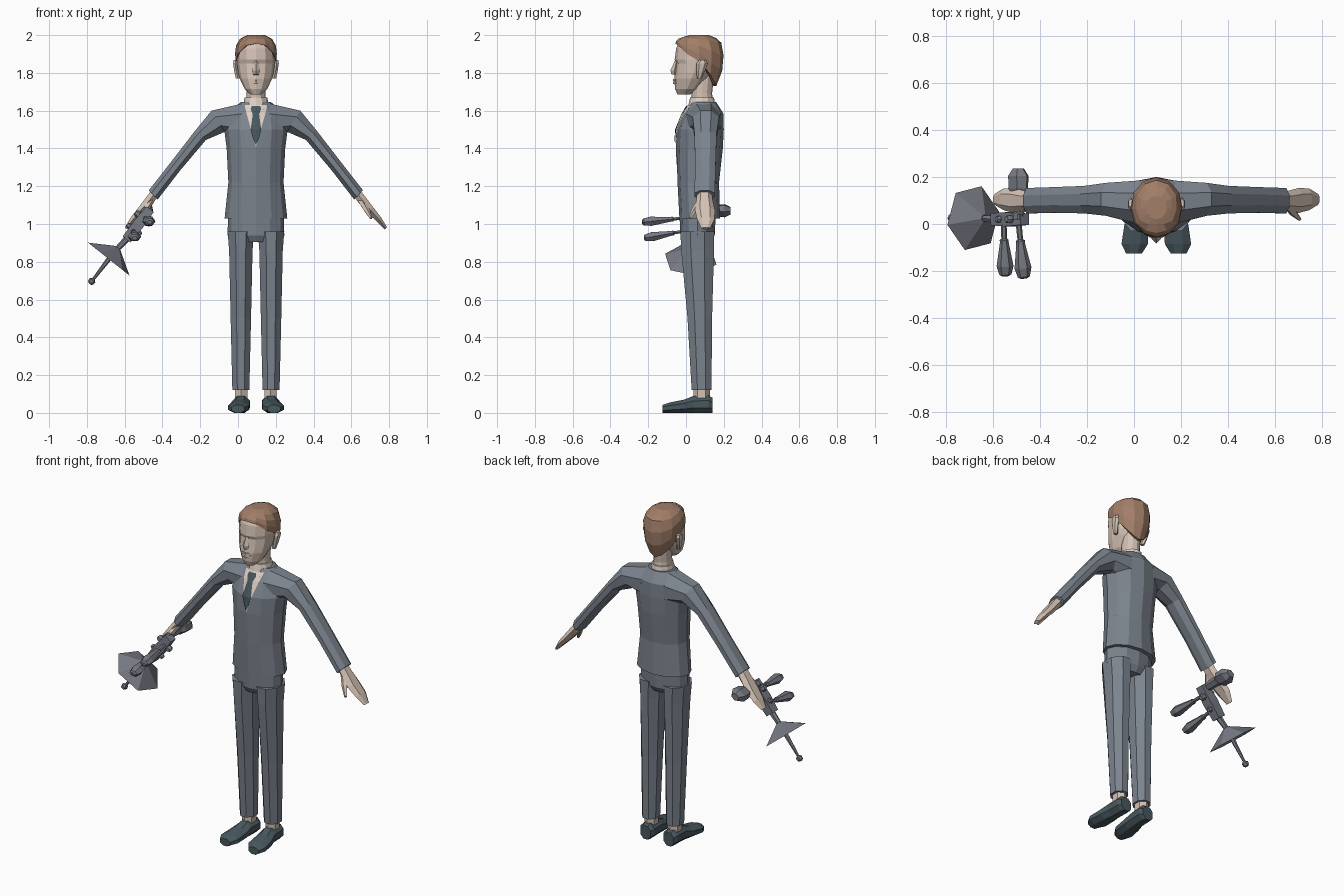
import bpy, bmesh, math
from mathutils import Vector as V
from mathutils.bvhtree import BVHTree

if "Cube" in bpy.data.objects:
    bpy.data.objects.remove(bpy.data.objects["Cube"])

CX = 0.095  # body centre line


def material(name, rgb):
    m = bpy.data.materials.new(name)
    m.diffuse_color = (*rgb, 1)
    m.use_nodes = True
    m.node_tree.nodes["Principled BSDF"].inputs["Base Color"].default_value = m.diffuse_color
    return m


SUIT = material("suit_grey", (0.20, 0.23, 0.27))
SKIN = material("skin", (0.66, 0.54, 0.46))
SHIRT = material("shirt", (0.75, 0.64, 0.56))
HAIR = material("hair_brown", (0.36, 0.21, 0.14))
DARK = material("dark_teal", (0.065, 0.098, 0.112))
METAL = material("device_grey", (0.185, 0.195, 0.23))


def ring(c, a, b, n=8, flat=True):
    """Closed cross-section with half axes a and b; flat puts a side on each axis."""
    k = 1 / math.cos(math.pi / n) if flat else 1
    ph = math.pi / n if flat else 0
    return [V(c) + V(a) * k * math.cos(ph + 2 * math.pi * i / n)
            + V(b) * k * math.sin(ph + 2 * math.pi * i / n) for i in range(n)]


def loft(name, rings, mat, caps=True):
    bm = bmesh.new()
    rows = [[bm.verts.new(p) for p in r] for r in rings]
    n = len(rows[0])
    for r, s in zip(rows, rows[1:]):
        for i in range(n):
            j = (i + 1) % n
            bm.faces.new((r[i], r[j], s[j], s[i]))
    if caps:
        bm.faces.new(rows[0])
        bm.faces.new(rows[-1])
    bmesh.ops.recalc_face_normals(bm, faces=bm.faces)
    me = bpy.data.meshes.new(name)
    bm.to_mesh(me)
    bm.free()
    me.materials.append(mat)
    ob = bpy.data.objects.new(name, me)
    bpy.context.collection.objects.link(ob)
    return ob


def stack(name, rows, mat, n=12, flat=False, x=CX):
    """Upright loft from (z, half width, front y, back y)."""
    return loft(name, [ring((x, (f + b) / 2, z), (w, 0, 0), (0, (b - f) / 2, 0), n, flat)
                       for z, w, f, b in rows], mat)


def tube(name, pts, radii, mat, n=6, squash=1.0, flat=False):
    """Round bar along a nearly straight path."""
    d = (V(pts[-1]) - V(pts[0])).normalized()
    u = d.cross(V((0, 1, 0)) if abs(d.y) < 0.8 else V((0, 0, 1))).normalized()
    v = d.cross(u)
    return loft(name, [ring(p, u * r, v * r * squash, n, flat)
                       for p, r in zip(pts, radii)], mat)


# Jacket body
jacket = stack("jacket_body", [
    (1.03, .166, -.035, .18), (1.22, .146, -.045, .175), (1.40, .155, -.05, .195),
    (1.50, .168, -.045, .2), (1.585, .15, -.01, .198), (1.645, .08, .025, .16)], SUIT)
tree = BVHTree.FromPolygons([v.co for v in jacket.data.vertices],
                            [tuple(p.vertices) for p in jacket.data.polygons])


def chest_plate(name, rows, off, mat):
    """Thin panel following the chest, from (z, half width)."""
    bm = bmesh.new()
    grid = []
    for z, w in rows:
        line = []
        for t in (-1, -.5, 0, .5, 1):
            hit = tree.ray_cast(V((CX + t * w, -1, z)), V((0, 1, 0)))[0]
            line.append(bm.verts.new((CX + t * w, (hit.y if hit else 0) - off, z)))
        grid.append(line)
    for r, s in zip(grid, grid[1:]):
        for i in range(4):
            bm.faces.new((s[i], s[i + 1], r[i + 1], r[i]))
    me = bpy.data.meshes.new(name)
    bm.to_mesh(me)
    bm.free()
    me.materials.append(mat)
    bpy.context.collection.objects.link(bpy.data.objects.new(name, me))


# Lapels, shirt front, tie and collar
chest_plate("lapels", [(1.61, .085), (1.585, .085), (1.5, .062), (1.4, .032), (1.30, .001)], .004, SUIT)
chest_plate("shirt_front", [(1.63, .06), (1.585, .05), (1.5, .026), (1.41, .001)], .007, SHIRT)
chest_plate("tie", [(1.625, .022), (1.61, .028), (1.58, .017), (1.5, .028), (1.46, .018), (1.42, .001)],
            .013, DARK)
stack("collar", [(1.60, .072, .006, .16), (1.67, .06, .022, .148)], SHIRT)

# Neck and head
stack("neck", [(1.60, .056, .03, .15), (1.69, .05, .03, .138), (1.80, .05, .03, .15)], SKIN)
stack("head", [
    (1.685, .028, -.045, .02), (1.715, .06, -.058, .07), (1.77, .086, -.062, .12),
    (1.80, .094, -.058, .14), (1.85, .10, -.052, .155), (1.87, .10, -.06, .16),
    (1.93, .098, -.052, .16), (1.975, .075, -.03, .14)], SKIN)
tube("nose", [(CX, -.048, 1.87), (CX, -.062, 1.81), (CX, -.06, 1.79)], [.008, .021, .016], SKIN, 4)
for z, h in ((1.762, .006), (1.748, .007)):
    loft("lip", [ring((CX + x, y, z), (0, .008, 0), (0, 0, h), 4)
                 for x, y in ((-.032, -.047), (0, -.062), (.032, -.047))], SKIN)

# Hair cap with a hairline that drops from forehead to nape
HP = [(1.73, .07, .0, .16), (1.82, .104, -.045, .195), (1.92, .112, -.062, .2),
      (1.965, .10, -.055, .185), (1.985, .08, -.035, .16), (2.0, .045, .02, .12)]


def hair_dims(z):
    for p, q in zip(HP, HP[1:]):
        if z <= q[0]:
            t = (z - p[0]) / (q[0] - p[0])
            return [a + (b - a) * t for a, b in zip(p, q)]
    return HP[-1]


HAIRLINE = [1.86, 1.79, 1.745, 1.73, 1.745, 1.79, 1.86, 1.90, 1.945, 1.955, 1.945, 1.90]
hair = []
for t, shrink in ((0, .8), (0, 1), (.3, 1), (.6, 1), (.85, 1), (.94, 1), (1, 1)):
    row = []
    for i, low in enumerate(HAIRLINE):
        z, w, f, b = hair_dims(low + (2.0 - low) * t)
        a = math.pi * i / 6
        row.append(V((CX + w * shrink * math.cos(a),
                      (f + b) / 2 + (b - f) / 2 * shrink * math.sin(a), z)))
    hair.append(row)
loft("hair", hair, HAIR)

# Trouser seat
stack("trouser_seat", [(.905, .12, -.01, .13), (.94, .15, -.03, .152), (1.06, .148, -.035, .158)], SUIT)

for s, side in ((1, "left"), (-1, "right")):
    def P(dx, y, z):
        return V((CX + s * dx, y, z))

    # Leg, ankle and shoe
    stack(side + "_trouser_leg", [
        (.12, .045, .03, .135), (.5, .054, .008, .138), (.86, .062, -.025, .148),
        (.96, .07, -.03, .15)], SUIT, 8, True, CX + s * .08)
    stack(side + "_ankle", [(.06, .032, .045, .12), (.14, .032, .045, .12)], SKIN, 6, True, CX + s * .078)
    loft(side + "_shoe", [ring(P(dx, y, h / 2), (w, 0, 0), (0, 0, h / 2), 8)
                          for y, dx, w, h in ((-.125, .095, .034, .042), (-.085, .092, .056, .055),
                                              (-.01, .085, .052, .07), (.04, .079, .045, .09),
                                              (.12, .077, .046, .092), (.14, .077, .034, .08))], DARK)

    # Sleeve: top and bottom outline points with front and back depth
    rows = []
    for tx, tz, bx, bz, f, b in ((.07, 1.638, .08, 1.45, .0, .185), (.235, 1.6, .165, 1.488, .035, .175),
                                 (.325, 1.49, .265, 1.445, .045, .162), (.45, 1.328, .40, 1.285, .048, .157),
                                 (.567, 1.178, .52, 1.13, .045, .153)):
        top, bot = P(tx, 0, tz), P(bx, 0, bz)
        rows.append(ring((top + bot) / 2 + V((0, (f + b) / 2, 0)), (top - bot) / 2, (0, (b - f) / 2, 0)))
    loft(side + "_sleeve", rows, SUIT)

    # Hand and thumb
    across = V((s * .77, 0, .63))
    loft(side + "_hand", [ring(P(dx, y, z), across * h, (0, w, 0), 6)
                          for dx, z, y, h, w in ((.53, 1.17, .098, .024, .034), (.56, 1.13, .098, .024, .037),
                                                 (.605, 1.075, .1, .021, .046), (.65, 1.025, .105, .016, .04),
                                                 (.688, .977, .105, .008, .02))], SKIN)
    tube(side + "_thumb", [P(.555, .08, 1.125), P(.585, .045, 1.075), P(.61, .02, 1.03)],
         [.018, .016, .008], SKIN, 5)

    # Ear
    loft(side + "_ear", [ring(P(dx, y, z), (.011, 0, 0), (0, d, 0), 6)
                         for z, dx, y, d in ((1.77, .095, .07, .01), (1.81, .104, .078, .02),
                                             (1.85, .11, .085, .026), (1.868, .107, .088, .016))], SKIN)

# Hand-held device: body, shaft, dish, spike and tip
AX = V((-.62, 0, -.78)).normalized()
PERP = V((.78, 0, -.62)).normalized()
Y = V((0, 1, 0))
A, B = V((-.465, .02, 1.078)), V((-.59, .02, .918))
loft("device_body", [ring(p, PERP * r, Y * r, 4) for p, r in ((A, .024), (A.lerp(B, .5), .03), (B, .026))], METAL)
RIM = V((-.684, .025, .814))
tube("device_shaft", [B - AX * .01, RIM - AX * .06], [.018, .014], METAL)


def tilted(c, r):
    p, q = (PERP * math.cos(.2) + Y * math.sin(.2)), (Y * math.cos(.2) - PERP * math.sin(.2))
    return ring(c, p * r, q * r, 6, False)


loft("dish", [tilted(RIM - AX * .077, .016), tilted(RIM, .143), tilted(RIM - AX * .05, .012)], METAL)
TIP = V((-.774, .025, .697))
tube("spike", [RIM - AX * .06, RIM, TIP], [.014, .013, .007], METAL)
tube("spike_tip", [TIP - AX * .016, TIP - AX * .006, TIP + AX * .01, TIP + AX * .018],
     [.008, .019, .017, .008], METAL)

# Cross bars on the device body
for i, (c, r, h) in enumerate(((A.lerp(B, .3), .019, .052), (A.lerp(B, .68), .016, .046))):
    tube("cross_bar_%d" % (i + 1), [c - PERP * h, c - PERP * (h - .01), c + PERP * (h - .01), c + PERP * h],
         [r * .7, r, r, r * .7], METAL)

# Two club-shaped grips forward, one block behind
for i, (p, q) in enumerate((((-.555, .02, .968), (-.547, -.222, .925)),
                            ((-.492, .02, 1.035), (-.468, -.232, 1.01)))):
    p, q = V(p), V(q)
    tube("front_grip_%d" % (i + 1), [p.lerp(q, t) for t in (0, .34, .36, .42, .82, .97, 1)],
         [.013, .012, .019, .019, .036, .026, .014], METAL, 6, .78)
loft("rear_block", [ring((-.492, y, 1.07), (w, 0, .3 * w), (-.2 * h, 0, h), 6)
                    for y, w, h in ((.02, .02, .018), (.13, .025, .02), (.15, .038, .026),
                                    (.205, .04, .03), (.235, .022, .018))], METAL)
